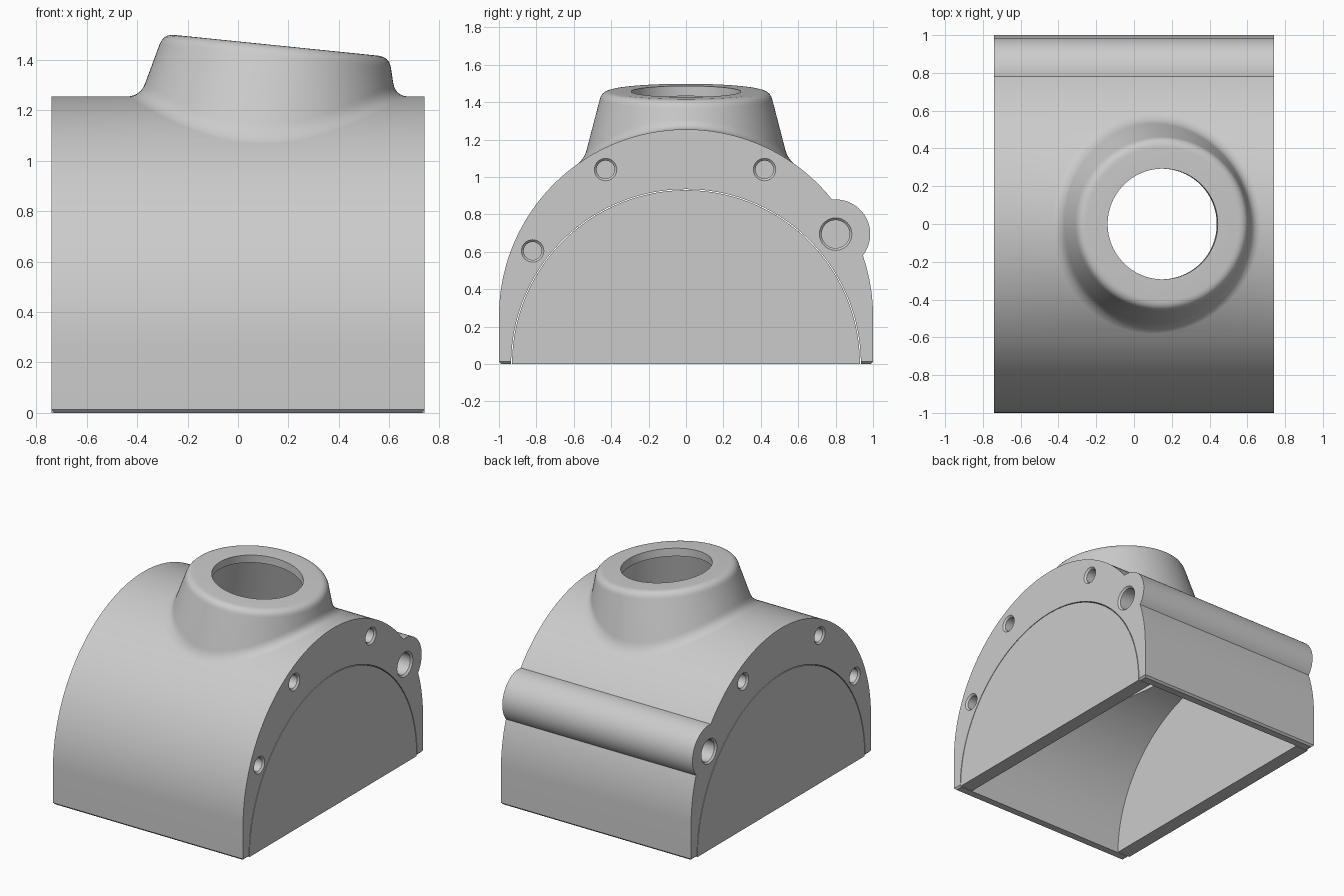
import bpy, bmesh
from math import sin, cos, tan, pi, radians, atan2, acos, hypot
from mathutils import Vector

cube = bpy.data.objects.get("Cube")
if cube:
    bpy.data.objects.remove(cube)

HALF_X = 0.74            # half length of the housing
ARC_Z = 0.255            # height of the outer arc centre
INNER_R = 0.935          # cavity radius, centred on the floor
PLATE = 0.1              # end plate thickness
HINGE, HINGE_R = (0.8, 0.695), 0.185

grey = bpy.data.materials.new("cast grey")
grey.use_nodes = True
grey.diffuse_color = (0.6, 0.6, 0.6, 1)
grey.node_tree.nodes["Principled BSDF"].inputs["Base Color"].default_value = grey.diffuse_color


def loft(name, rings, chamfer=0):
    """Closed solid through equal-length rings, capped at both ends."""
    bm = bmesh.new()
    loops = [[bm.verts.new(p) for p in ring] for ring in rings]
    n = len(loops[0])
    for a, b in zip(loops, loops[1:]):
        for i in range(n):
            j = (i + 1) % n
            bm.faces.new((a[i], a[j], b[j], b[i]))
    bm.faces.new(loops[0])
    bm.faces.new(loops[-1])
    bmesh.ops.recalc_face_normals(bm, faces=bm.faces)
    if chamfer:
        # outer floor edges only
        low = [e for e in bm.edges if all(v.co.z < 1e-5 for v in e.verts)
               and sum(abs(v.co.y) for v in e.verts) > 1.9]
        bmesh.ops.bevel(bm, geom=low, offset=chamfer, segments=1, affect='EDGES')
    mesh = bpy.data.meshes.new(name)
    bm.to_mesh(mesh)
    bm.free()
    mesh.materials.append(grey)
    obj = bpy.data.objects.new(name, mesh)
    bpy.context.collection.objects.link(obj)
    return obj


def prism(name, profile, x0, x1, chamfer=0):
    return loft(name, [[(x, y, z) for y, z in profile] for x in (x0, x1)], chamfer)


def lathe(name, profile, origin, axis, u, steps):
    """Rings of (radius, depth) measured against the axis direction."""
    v = axis.cross(u)
    angles = [2 * pi * i / steps for i in range(steps)]
    return loft(name, [[origin + r * (cos(t) * u + sin(t) * v) - h * axis for t in angles]
                       for r, h in profile])


def arc(cy, cz, r, a0, a1, n):
    return [(cy + r * cos(a0 + (a1 - a0) * i / n), cz + r * sin(a0 + (a1 - a0) * i / n))
            for i in range(n + 1)]


def boolean(obj, tool, operation):
    mod = obj.modifiers.new("cut", 'BOOLEAN')
    mod.operation, mod.object, mod.solver = operation, tool, 'EXACT'
    bpy.ops.object.select_all(action='DESELECT')
    bpy.context.view_layer.objects.active = obj
    obj.select_set(True)
    bpy.ops.object.modifier_apply(modifier=mod.name)
    bpy.data.objects.remove(tool)


def bezier(a, b, c, t):
    return a * (1 - t) ** 2 + b * 2 * t * (1 - t) + c * t * t


# Arched shell with the hinge barrel in its profile
hy, hz = HINGE[0], HINGE[1] - ARC_Z
dist, phi = hypot(hy, hz), atan2(hz, hy)
beta = acos((dist ** 2 + 1 - HINGE_R ** 2) / (2 * dist))
low, high = phi - beta, phi + beta
b0 = atan2(sin(low) - hz, cos(low) - hy)
b1 = atan2(sin(high) - hz, cos(high) - hy)
profile = [(1, 0)] + arc(0, ARC_Z, 1, 0, low, 12)
profile += arc(*HINGE, HINGE_R, b0, b1, 32)[1:-1]
profile += arc(0, ARC_Z, 1, high, pi, 88) + [(-1, 0)]
profile += arc(0, 0, INNER_R, pi, 0, 96)
shell = prism("housing_shell", profile, -HALF_X, HALF_X, chamfer=0.013)

# Tilted conical boss, filleted onto the arch
tilt, taper = radians(5.8), radians(14.5)
axis = Vector((sin(tilt), 0, cos(tilt)))
side = Vector((cos(tilt), 0, -sin(tilt)))
top = Vector((0.152, 0, 1.4575))
RIM_R, ROUND, FILLET, STEPS = 0.45, 0.045, 0.055, 128


def on_arch(p, radius):
    n = Vector((0, p.y, p.z - ARC_Z)).normalized()
    return Vector((p.x, 0, ARC_Z)) + n * radius


def boss_strip(angle):
    out = cos(angle) * side + sin(angle) * axis.cross(side)
    corner = top + RIM_R * out
    down = sin(taper) * out - cos(taper) * axis
    lo, hi = 0.0, 1.0
    for _ in range(40):
        mid = (lo + hi) / 2
        p = corner + mid * down
        if hypot(p.y, p.z - ARC_Z) > 1:
            lo = mid
        else:
            hi = mid
    foot = corner + lo * down
    n = Vector((0, foot.y, foot.z - ARC_Z)).normalized()
    spread = (out - out.dot(n) * n).normalized()
    end = on_arch(foot + FILLET * spread, 0.9992)
    strip = [bezier(corner - ROUND * out, corner, corner + ROUND * down, i / 6) for i in range(7)]
    strip += [bezier(foot - FILLET * down, foot, end, i / 6) for i in range(7)]
    strip.append(on_arch(end, 0.97))
    strip.append(Vector((end.x * 0.9, end.y * 0.9, 0.6)))
    return strip


strips = [boss_strip(2 * pi * i / STEPS) for i in range(STEPS)]
boss = loft("boss", list(zip(*strips)))
boolean(boss, prism("cavity_cutter", arc(0, 0, 0.95, 0, 2 * pi, 96)[:-1], -1, 1), 'DIFFERENCE')
boolean(shell, boss, 'UNION')

# Bore with a narrow lip that opens into the thin-walled hollow boss
BORE_R, LIP, DEEP, WALL = 0.293, 0.055, 0.75, 0.06
bore = [(BORE_R, -0.1), (BORE_R, LIP)]
bore += [(RIM_R - WALL + h * tan(taper), h) for h in (LIP, DEEP)]
boolean(shell, lathe("bore_cutter", bore, top, axis, side, 96), 'DIFFERENCE')

# Countersunk blind holes in both end faces
holes = [(-0.43, 1.04, 0.06, 0.12), (0.42, 1.04, 0.06, 0.12),
         (-0.82, 0.605, 0.06, 0.12), (*HINGE, 0.087, 0.16)]
for sign in (-1, 1):
    for y, z, r, depth in holes:
        cut = [(r + 0.012, -0.012), (r - 0.012, 0.012), (r - 0.012, depth)]
        tool = lathe("hole_cutter", cut, Vector((sign * HALF_X, y, z)),
                     Vector((sign, 0, 0)), Vector((0, 1, 0)), 32)
        boolean(shell, tool, 'DIFFERENCE')

# Half-round end plates with a thin gap to the shell
plate = arc(0, 0, 0.93, 0, pi, 96)
parts = [shell,
         prism("left_end_plate", plate, HALF_X - PLATE, HALF_X),
         prism("right_end_plate", plate, -HALF_X, PLATE - HALF_X)]

bpy.ops.object.select_all(action='DESELECT')
for part in parts:
    part.select_set(True)
bpy.context.view_layer.objects.active = shell
bpy.ops.object.shade_smooth_by_angle(angle=radians(30))
